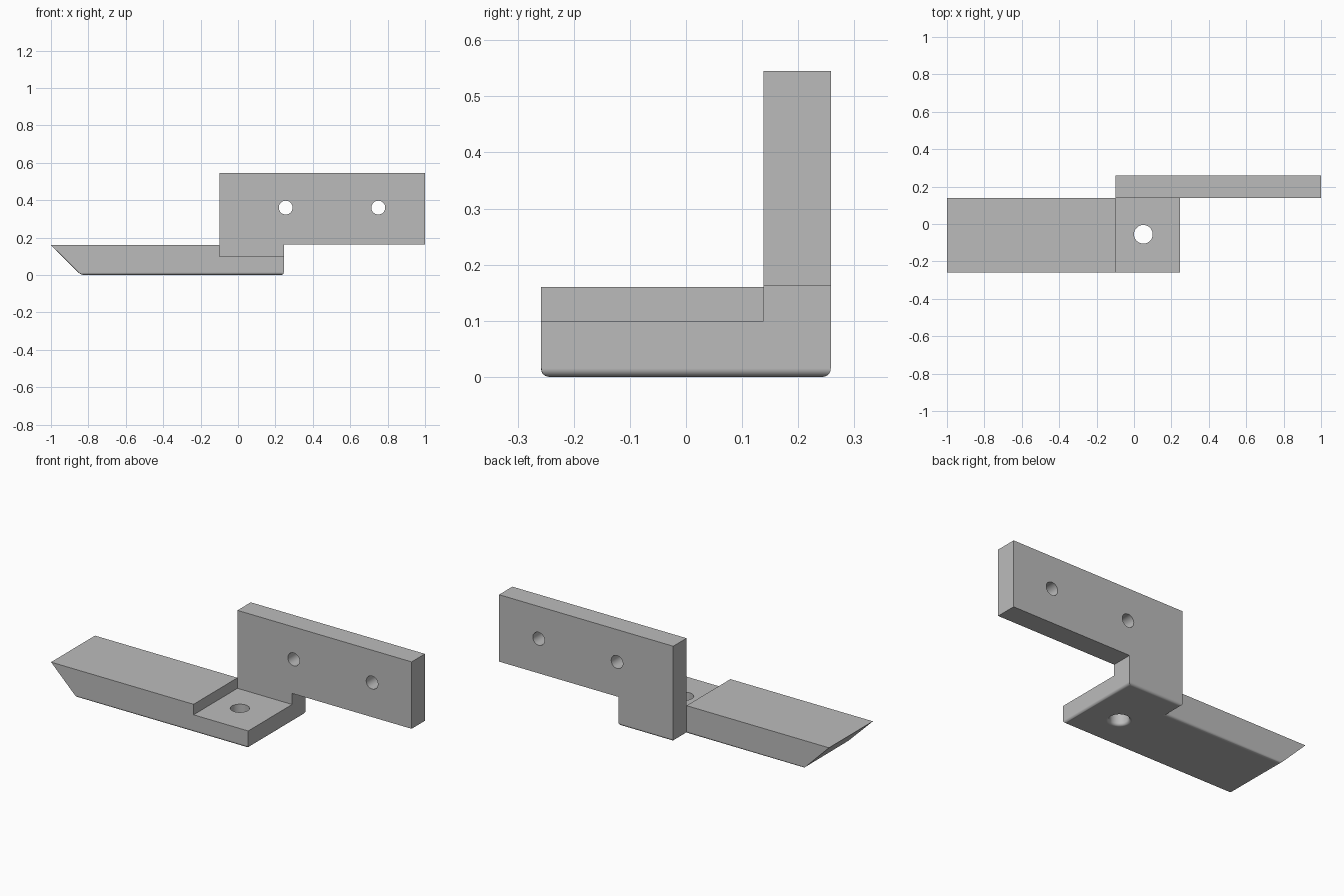
import bpy, bmesh, math
from mathutils import Matrix

if "Cube" in bpy.data.objects:
    bpy.data.objects.remove(bpy.data.objects["Cube"], do_unlink=True)

grey = bpy.data.materials.new("plain grey")
grey.use_nodes = True
grey.diffuse_color = (0.5, 0.5, 0.5, 1)
grey.node_tree.nodes["Principled BSDF"].inputs["Base Color"].default_value = (0.5, 0.5, 0.5, 1)

ROUND = 0.015
BACK, MID, FRONT = 0.258, 0.138, -0.258
STEP, END = -0.1, 0.245


def make_object(name, bm):
    bmesh.ops.recalc_face_normals(bm, faces=bm.faces)
    mesh = bpy.data.meshes.new(name)
    bm.to_mesh(mesh)
    bm.free()
    mesh.materials.append(grey)
    obj = bpy.data.objects.new(name, mesh)
    bpy.context.collection.objects.link(obj)
    return obj


def slab(name, outline, y0, y1):
    """Extrude an x-z outline from y0 to y1."""
    bm = bmesh.new()
    face = bm.faces.new([bm.verts.new((x, y0, z)) for x, z in outline])
    ext = bmesh.ops.extrude_face_region(bm, geom=[face])
    moved = [g for g in ext["geom"] if isinstance(g, bmesh.types.BMVert)]
    bmesh.ops.translate(bm, verts=moved, vec=(0, y1 - y0, 0))
    return make_object(name, bm)


def turned_cutter(name, profile, matrix, sides=32):
    """Closed turned solid from (radius, height) rings."""
    bm = bmesh.new()
    rings = [[bm.verts.new((r * math.cos(math.tau * i / sides),
                            r * math.sin(math.tau * i / sides), z))
              for i in range(sides)] for r, z in profile]
    for a, b in zip(rings, rings[1:]):
        for i in range(sides):
            j = (i + 1) % sides
            bm.faces.new((a[i], a[j], b[j], b[i]))
    bm.faces.new(rings[0])
    bm.faces.new(rings[-1])
    bmesh.ops.transform(bm, matrix=matrix, verts=bm.verts)
    return make_object(name, bm)


def combine(target, other, operation):
    mod = target.modifiers.new(operation, 'BOOLEAN')
    mod.operation, mod.solver, mod.object = operation, 'EXACT', other
    other.hide_render = True
    bpy.context.view_layer.objects.active = target
    bpy.ops.object.modifier_apply(modifier=mod.name)
    bpy.data.objects.remove(other, do_unlink=True)


# Wedge-ended bar with a lowered seat, joined to the upright plate
bracket = slab("bracket", [(-1, 0.16), (-0.84, 0), (END, 0), (END, 0.1),
                           (STEP, 0.1), (STEP, 0.16)], FRONT, MID)
plate = slab("upright_plate", [(STEP, 0), (END, 0), (END, 0.163), (1, 0.163),
                               (1, 0.545), (STEP, 0.545)], MID, BACK)
combine(bracket, plate, 'UNION')

# Merge flat faces and round the outer edges of the underside
bm = bmesh.new()
bm.from_mesh(bracket.data)
bmesh.ops.remove_doubles(bm, verts=bm.verts, dist=0.0001)
bmesh.ops.dissolve_limit(bm, angle_limit=0.01, verts=bm.verts, edges=bm.edges)
rim = [e for e in bm.edges if all(v.co.z < 0.001 for v in e.verts)
       and e.calc_face_angle(0) > 0.1]
bmesh.ops.bevel(bm, geom=rim, offset=ROUND, offset_type='OFFSET', segments=5,
                profile=0.5, affect='EDGES', clamp_overlap=True)
bm.to_mesh(bracket.data)
bm.free()

# Seat hole, eased at its lower mouth
flare = [(0.05 + ROUND * (1 - math.cos(t)), ROUND * (1 - math.sin(t)))
         for t in [math.pi / 2 * (1 - i / 5) for i in range(6)]]
profile = [(0.05 + ROUND, -0.05), (0.05 + ROUND, 0)] + [
    (0.05 + ROUND * (1 - math.cos(i * math.pi / 10)),
     ROUND * (1 - math.cos(math.pi / 2 - i * math.pi / 10)))
    for i in range(4, 0, -1)] + [(0.05, ROUND), (0.05, 0.3)]
combine(bracket, turned_cutter("seat_hole_cutter", profile,
                               Matrix.Translation((0.05, -0.055, 0))), 'DIFFERENCE')

# Two holes through the plate
for x in (0.255, 0.75):
    place = Matrix.Translation((x, 0.2, 0.36)) @ Matrix.Rotation(math.pi / 2, 4, 'X')
    combine(bracket, turned_cutter("plate_hole_cutter", [(0.037, -0.15), (0.037, 0.15)],
                                   place), 'DIFFERENCE')

# Smooth curves, crisp corners
bpy.ops.object.select_all(action='DESELECT')
bracket.select_set(True)
bpy.context.view_layer.objects.active = bracket
bpy.ops.object.shade_smooth_by_angle(angle=math.radians(30))
weighted = bracket.modifiers.new("even shading", 'WEIGHTED_NORMAL')
weighted.keep_sharp = True
